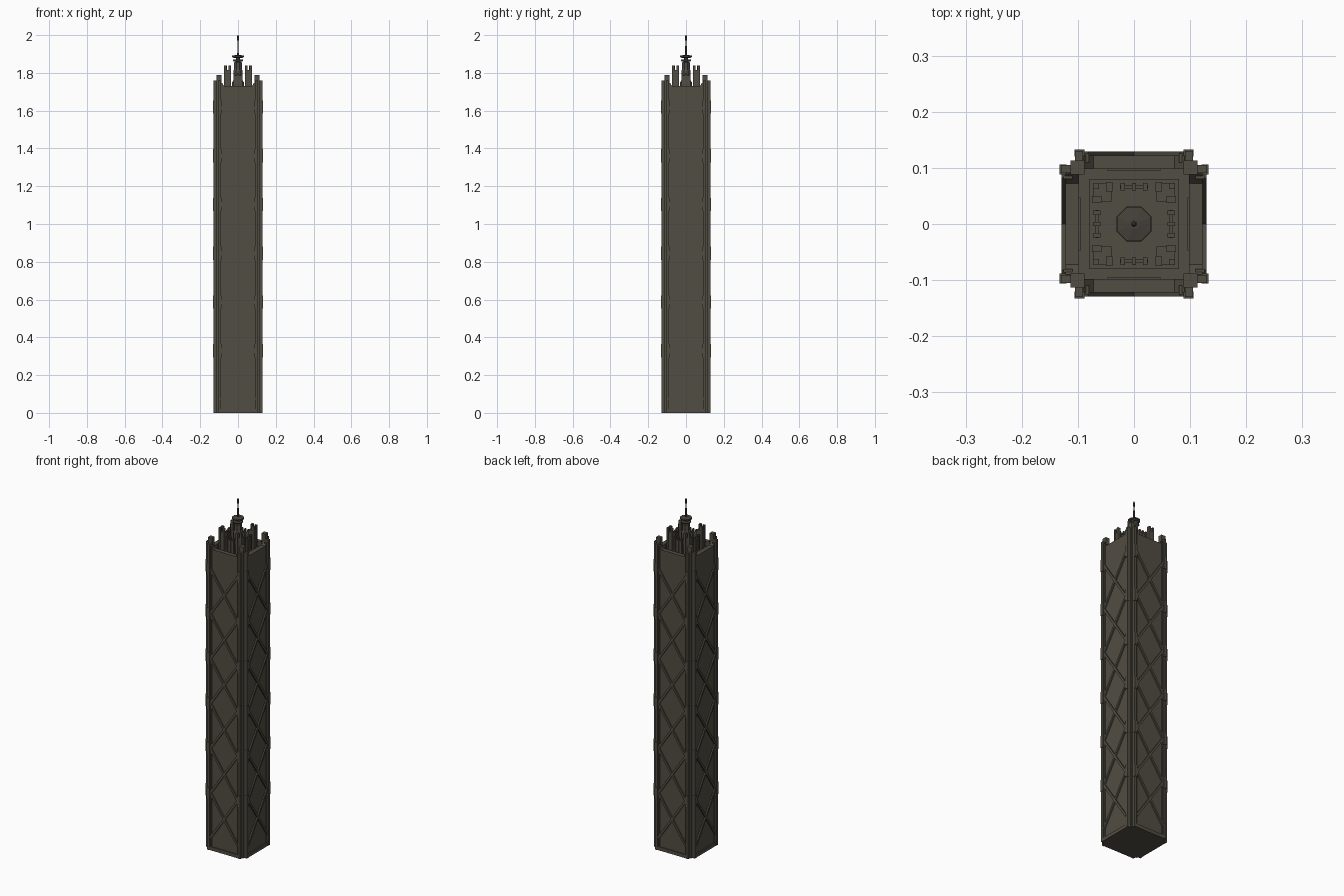
import bpy, bmesh, math
from mathutils import Matrix, Vector

if "Cube" in bpy.data.objects:
    bpy.data.objects.remove(bpy.data.objects["Cube"])


def material(name, rgb):
    m = bpy.data.materials.new(name)
    m.diffuse_color = (*rgb, 1)
    m.use_nodes = True
    m.node_tree.nodes["Principled BSDF"].inputs["Base Color"].default_value = m.diffuse_color
    return m


stone = material("dark stone", (0.083, 0.074, 0.056))
metal = material("dark metal", (0.06, 0.054, 0.043))


def box(bm, x, y, z, rot=None):
    """Box from (min, max) ranges, optionally transformed."""
    size = Vector((x[1] - x[0], y[1] - y[0], z[1] - z[0]))
    mid = Vector((sum(x) / 2, sum(y) / 2, sum(z) / 2))
    m = Matrix.Translation(mid) @ (rot or Matrix()) @ Matrix.Diagonal((*size, 1))
    bmesh.ops.create_cube(bm, size=1, matrix=m)


def prism(bm, points, y0, y1):
    """Outline in x, z extruded along y."""
    a = [bm.verts.new((x, y0, z)) for x, z in points]
    b = [bm.verts.new((x, y1, z)) for x, z in points]
    bm.faces.new(a)
    bm.faces.new(b[::-1])
    n = len(a)
    for i in range(n):
        bm.faces.new((a[i], b[i], b[(i + 1) % n], a[(i + 1) % n]))


def finish(name, bm, mat, around=False):
    """Make an object; with around, repeat it on all four sides."""
    if around:
        source = bm.verts[:] + bm.edges[:] + bm.faces[:]
        for k in range(1, 4):
            new = bmesh.ops.duplicate(bm, geom=source)["geom"]
            bmesh.ops.rotate(bm, cent=(0, 0, 0), matrix=Matrix.Rotation(k * math.pi / 2, 3, "Z"),
                             verts=[v for v in new if isinstance(v, bmesh.types.BMVert)])
    bmesh.ops.recalc_face_normals(bm, faces=bm.faces)
    mesh = bpy.data.meshes.new(name)
    bm.to_mesh(mesh)
    bm.free()
    mesh.materials.append(mat)
    ob = bpy.data.objects.new(name, mesh)
    bpy.context.collection.objects.link(ob)
    return ob


# Core with the flat roof
bm = bmesh.new()
box(bm, (-0.105, 0.105), (-0.105, 0.105), (0, 1.70))
finish("tower_core", bm, stone)

# Wall panel with sloped top shoulders, standing above the roof as a parapet
bm = bmesh.new()
prism(bm, [(-0.09, 0), (0.09, 0), (0.09, 1.75), (0.072, 1.73), (-0.072, 1.73), (-0.09, 1.75)],
      -0.122, -0.098)
finish("wall_panels", bm, stone, True)

# Vertical strips beside each panel, and low base sill
bm = bmesh.new()
for s in (-1, 1):
    box(bm, sorted((s * 0.091, s * 0.105)), (-0.130, -0.095), (0, 1.76))
    box(bm, sorted((s * 0.080, s * 0.086)), (-0.126, -0.110), (0, 1.745))
box(bm, (-0.095, 0.095), (-0.128, -0.11), (0, 0.02))
finish("edge_strips", bm, stone, True)

# Posts set back in the corner notches
bm = bmesh.new()
box(bm, (0.088, 0.113), (-0.113, -0.088), (0, 1.79))
finish("corner_posts", bm, stone, True)

# Crossed braces and the node plates where they meet the edges
PITCH, FIRST, HALF = 0.258, 0.20, 0.087
bm = bmesh.new()
angle = math.atan2(PITCH / 2, HALF)
length = math.hypot(PITCH / 2, HALF)
for k in range(6):
    z = FIRST + k * PITCH
    for s in (-1, 1):
        box(bm, (-length, length), (-0.1295, -0.115), (z - 0.006, z + 0.006),
            Matrix.Rotation(s * angle, 4, "Y"))
finish("cross_braces", bm, stone, True)

bm = bmesh.new()
for k in range(6):
    z = FIRST + (k + 0.5) * PITCH
    for s in (-1, 1):
        box(bm, sorted((s * 0.088, s * 0.106)), (-0.133, -0.12), (z - 0.035, z + 0.035))
finish("brace_nodes", bm, stone, True)

# Crown: four corner blocks, each a cluster of piers
bm = bmesh.new()
box(bm, (0.040, 0.072), (-0.072, -0.040), (1.69, 1.815))
box(bm, (0.038, 0.050), (-0.075, -0.058), (1.69, 1.84))
box(bm, (0.058, 0.075), (-0.050, -0.038), (1.69, 1.84))
box(bm, (0.062, 0.073), (-0.073, -0.062), (1.69, 1.84))
finish("crown_blocks", bm, stone, True)

# Thin pier screens between the crown blocks
bm = bmesh.new()
for x in (-0.02, 0, 0.02):
    box(bm, (x - 0.004, x + 0.004), (-0.073, -0.06), (1.69, 1.80))
box(bm, (-0.025, 0.025), (-0.069, -0.063), (1.69, 1.785))
finish("crown_screens", bm, stone, True)

# Raised roof platform and inner roof curb
bm = bmesh.new()
box(bm, (-0.08, 0.08), (-0.08, 0.08), (1.69, 1.715))
finish("roof_platform", bm, stone)
bm = bmesh.new()
box(bm, (-0.047, 0.047), (-0.099, -0.095), (1.69, 1.72))
finish("roof_curbs", bm, stone, True)


def lathe(name, profile, sides, mat):
    """Stacked rings of (radius, z), closed at both ends."""
    bm = bmesh.new()
    rings = []
    for r, z in profile:
        rings.append([bm.verts.new((r * math.cos(a), r * math.sin(a), z)) for a in
                      [(i + 0.5) * 2 * math.pi / sides for i in range(sides)]])
    for p, q in zip(rings, rings[1:]):
        for i in range(sides):
            j = (i + 1) % sides
            bm.faces.new((p[i], p[j], q[j], q[i]))
    bm.faces.new(rings[0][::-1])
    bm.faces.new(rings[-1])
    return finish(name, bm, mat)


# Central turret, ring platforms and antenna
lathe("turret", [(0.034, 1.70), (0.034, 1.75), (0.027, 1.76), (0.027, 1.81), (0.022, 1.82),
                 (0.022, 1.855), (0.012, 1.86), (0.012, 1.885)], 8, stone)
lathe("lower_ring", [(0.022, 1.860), (0.028, 1.864), (0.028, 1.870), (0.014, 1.872)], 8, metal)
lathe("upper_ring", [(0.026, 1.880), (0.033, 1.884), (0.033, 1.891), (0.010, 1.895)], 8, metal)
lathe("antenna", [(0.005, 1.88), (0.0035, 1.97), (0.0055, 1.974), (0.0055, 1.992), (0.002, 2.0)],
      6, metal)
